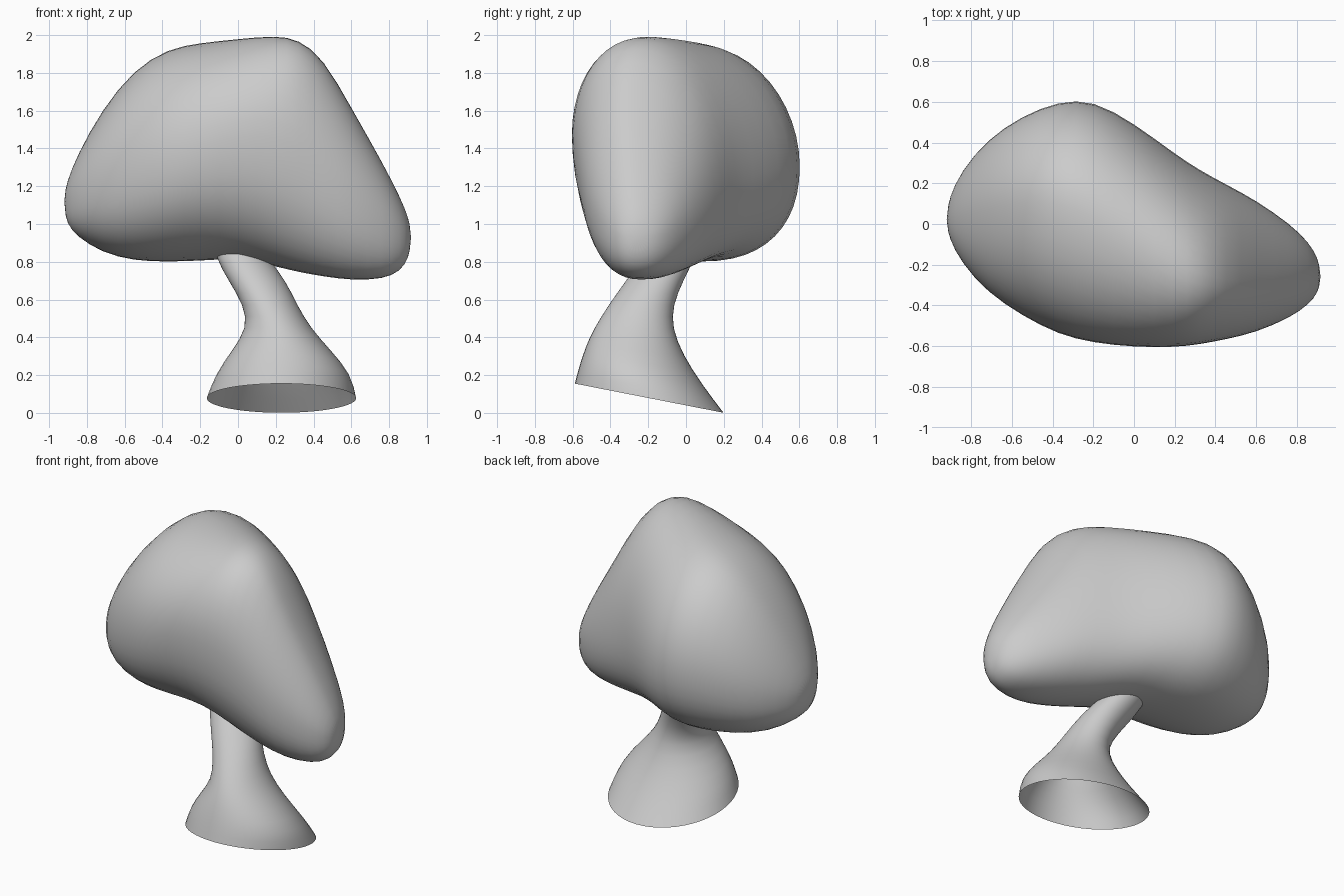
import bpy, bmesh
from math import cos, sin, pi, copysign

SEG = 24


def spow(v, p):
    return copysign(abs(v) ** p, v)


def loft(name, rings, tips=()):
    """Skin closed rings of points; tips = (first point, last point) closes the ends."""
    bm = bmesh.new()
    vr = [[bm.verts.new(c) for c in r] for r in rings]
    n = len(vr[0])
    for a, b in zip(vr, vr[1:]):
        for i in range(n):
            j = (i + 1) % n
            bm.faces.new((a[i], a[j], b[j], b[i]))
    if tips:
        for tip, ring in zip(tips, (vr[0], vr[-1])):
            t = bm.verts.new(tip)
            for i in range(n):
                bm.faces.new((t, ring[i], ring[(i + 1) % n]))
    bmesh.ops.recalc_face_normals(bm, faces=bm.faces)
    for f in bm.faces:
        f.smooth = True
    me = bpy.data.meshes.new(name)
    bm.to_mesh(me)
    bm.free()
    ob = bpy.data.objects.new(name, me)
    bpy.context.collection.objects.link(ob)
    s = ob.modifiers.new("smooth", 'SUBSURF')
    s.levels = s.render_levels = 1
    return ob


# Cap sections along x: x, front y, its z, back y, its z, bottom z, its y, top z, its y
CAP = [
    (-.908, -.07, 1.12, .13, 1.12, 1.0, .02, 1.22, .02),
    (-.85, -.19, 1.14, .26, 1.14, .93, .04, 1.37, .04),
    (-.72, -.34, 1.20, .42, 1.20, .845, .05, 1.61, .08),
    (-.55, -.455, 1.30, .535, 1.28, .80, .06, 1.825, .12),
    (-.37, -.55, 1.36, .608, 1.32, .795, .10, 1.935, .12),
    (-.20, -.59, 1.42, .615, 1.30, .80, .10, 1.965, .05),
    (0, -.61, 1.48, .50, 1.30, .815, .0, 1.985, -.08),
    (.20, -.61, 1.48, .35, 1.25, .77, -.10, 2.005, -.20),
    (.32, -.595, 1.42, .27, 1.20, .74, -.15, 1.985, -.25),
    (.45, -.57, 1.30, .20, 1.15, .718, -.20, 1.89, -.28),
    (.60, -.535, 1.15, .12, 1.08, .698, -.24, 1.62, -.30),
    (.77, -.46, 1.02, .0, 1.0, .705, -.25, 1.32, -.28),
    (.86, -.395, .96, -.09, .96, .748, -.26, 1.14, -.27),
    (.905, -.335, .93, -.17, .93, .82, -.26, 1.03, -.26),
]


def cap_ring(x, yf, zf, yb, zb, zlo, ylo, zhi, yhi):
    pts = []
    for i in range(SEG):
        a = 2 * pi * i / SEG
        c, s = cos(a), sin(a)
        p = (1.04 if c > 0 or x > .4 else .92) if s > 0 else .87
        c2, s2 = spow(c, p), spow(s, p)
        ym, ye, zm = (yhi if s > 0 else ylo), (yb if c > 0 else yf), (zb if c > 0 else zf)
        zm = zb + (zf - zb) * (1 - c) / 2 if abs(s) < .3 else zm
        ze = zhi if s > 0 else zlo
        pts.append((x, ym + (ye - ym) * abs(c2), zm + (ze - zm) * abs(s2)))
    return pts


loft("cap", [cap_ring(*r) for r in CAP], ((-.922, .02, 1.12), (.918, -.26, .93)))

# Stem rings: centre x, radius x, centre y, radius y, z, tilt; open at the bottom
STEM = [
    (.23, .40, -.195, .398, .078, -.196),
    (.24, .365, -.24, .328, .20, -.154),
    (.23, .265, -.272, .26, .33, -.10),
    (.217, .168, -.28, .208, .45, 0),
    (.172, .143, -.24, .172, .57, 0),
    (.102, .153, -.167, .153, .70, 0),
    (.02, .14, -.09, .14, .82, 0),
    (-.02, .11, -.04, .11, .93, 0),
]
loft("stem", [[(cx + rx * cos(2 * pi * i / SEG), cy + ry * sin(2 * pi * i / SEG),
                z + t * ry * sin(2 * pi * i / SEG)) for i in range(SEG)]
              for cx, rx, cy, ry, z, t in STEM])
